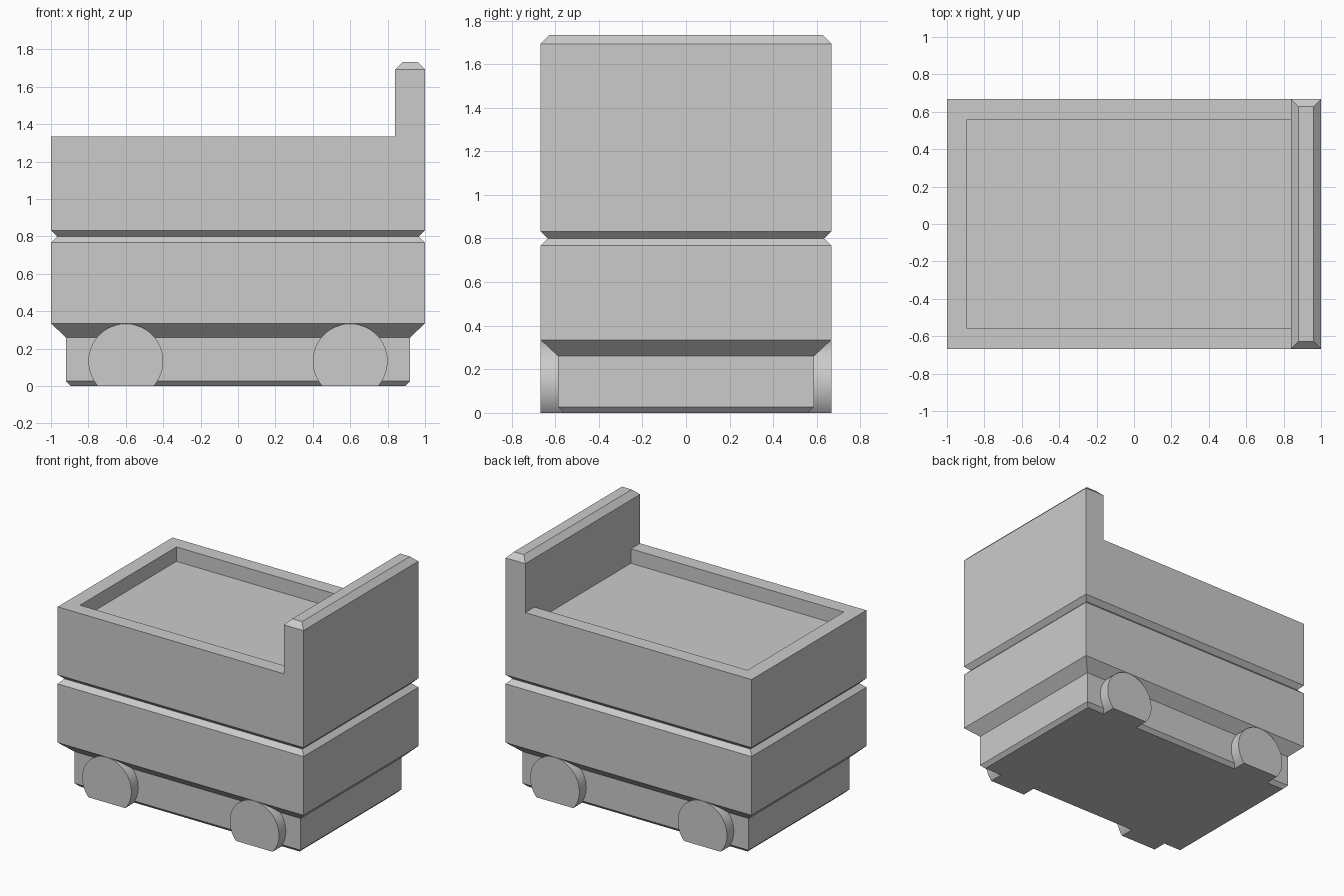
import bpy, bmesh
from mathutils import Matrix

cube = bpy.data.objects.get("Cube")
if cube:
    bpy.data.objects.remove(cube, do_unlink=True)

grey = bpy.data.materials.new("plain grey")
grey.use_nodes = True
colour = (0.6, 0.6, 0.6, 1)
grey.diffuse_color = colour
grey.node_tree.nodes["Principled BSDF"].inputs["Base Color"].default_value = colour


def finish(bm, name):
    bmesh.ops.recalc_face_normals(bm, faces=bm.faces)
    mesh = bpy.data.meshes.new(name)
    bm.to_mesh(mesh)
    bm.free()
    mesh.materials.append(grey)
    obj = bpy.data.objects.new(name, mesh)
    bpy.context.collection.objects.link(obj)
    return obj


def loft(name, rings):
    """Join rectangles (x0, x1, half width, z) into a closed solid."""
    bm = bmesh.new()
    loops = []
    for x0, x1, y, z in rings:
        corners = ((x0, -y), (x1, -y), (x1, y), (x0, y))
        loops.append([bm.verts.new((cx, cy, z)) for cx, cy in corners])
    for low, high in zip(loops, loops[1:]):
        for i in range(4):
            j = (i + 1) % 4
            bm.faces.new((low[i], low[j], high[j], high[i]))
    bm.faces.new(loops[0][::-1])
    bm.faces.new(loops[-1])
    return finish(bm, name)


def centred(x, y, z):
    return (-x, x, y, z)


# Chassis with a chamfered underside
loft("chassis", [centred(0.893, 0.56, 0), centred(0.92, 0.587, 0.027),
                 centred(0.92, 0.587, 0.26)])

# Lower body: flared bottom, chamfered top
loft("lower_body", [centred(0.92, 0.587, 0.26), centred(1, 0.667, 0.335),
                    centred(1, 0.667, 0.767), centred(0.967, 0.633, 0.8)])

# Upper tray: the last rings turn inward and down to the recessed floor
loft("upper_tray", [centred(0.967, 0.633, 0.8), centred(1, 0.667, 0.833),
                    centred(1, 0.667, 1.333), (-0.893, 0.84, 0.56, 1.333),
                    (-0.893, 0.84, 0.56, 1.227)])

# Raised end board with a chamfered top
loft("end_board", [(0.84, 1, 0.667, 1.333), (0.84, 1, 0.667, 1.693),
                   (0.88, 0.96, 0.627, 1.733)])

# Wheels, cut flat at the ground
for end, x in (("right", -0.6), ("left", 0.6)):
    for side, y in (("front", -0.587), ("back", 0.587)):
        bm = bmesh.new()
        place = Matrix.Translation((x, y, 0.133)) @ Matrix.Rotation(1.570796, 4, "X")
        bmesh.ops.create_cone(bm, cap_ends=True, segments=64, radius1=0.2,
                              radius2=0.2, depth=0.16, matrix=place)
        cut = bmesh.ops.bisect_plane(bm, geom=bm.verts[:] + bm.edges[:] + bm.faces[:],
                                     plane_co=(0, 0, 0), plane_no=(0, 0, 1),
                                     clear_inner=True)
        rim = [e for e in cut["geom_cut"] if isinstance(e, bmesh.types.BMEdge)]
        bmesh.ops.holes_fill(bm, edges=rim, sides=0)
        wheel = finish(bm, f"{side}_{end}_wheel")
        bpy.ops.object.select_all(action="DESELECT")
        wheel.select_set(True)
        bpy.context.view_layer.objects.active = wheel
        bpy.ops.object.shade_smooth_by_angle(angle=0.5)
